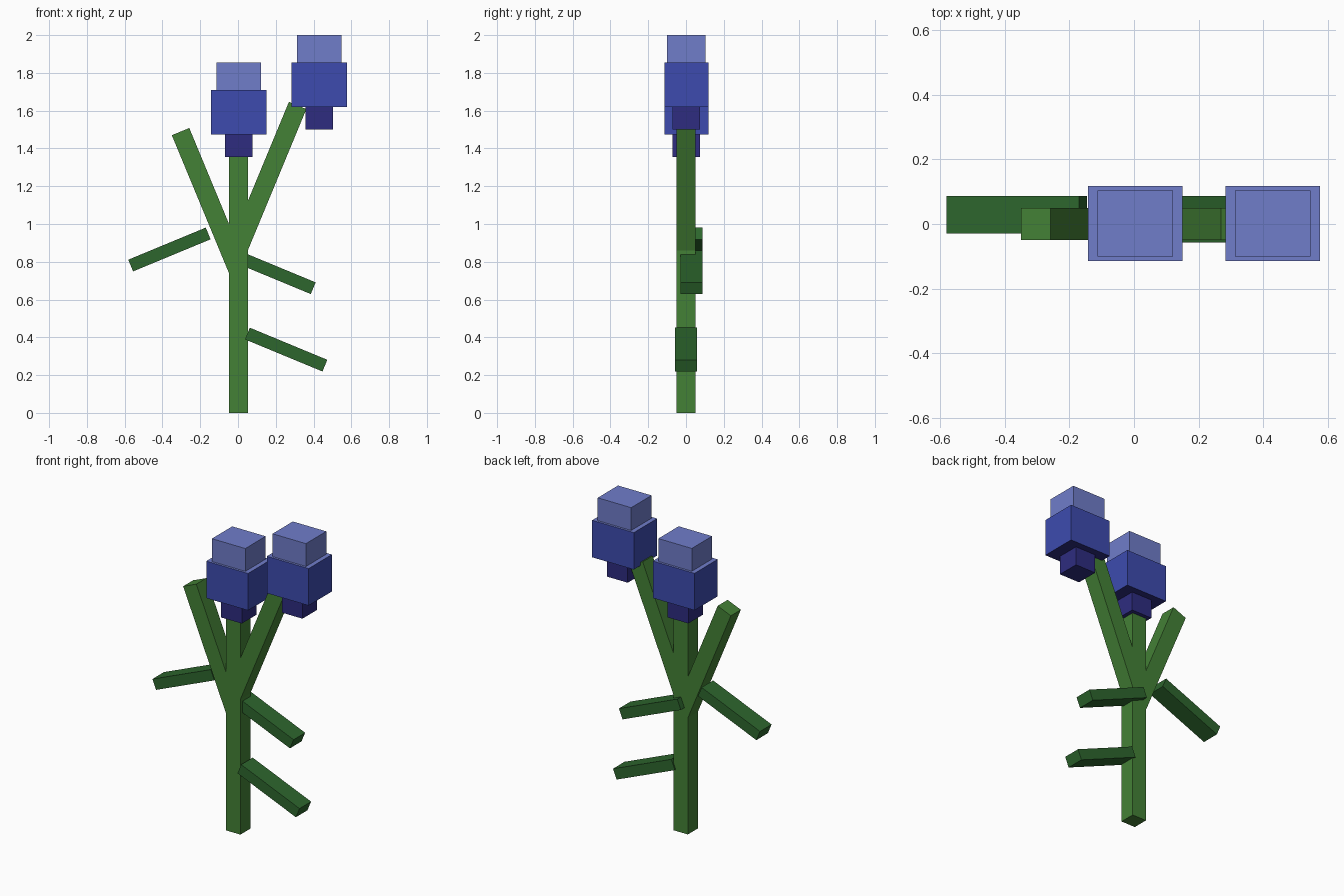
import bpy
from math import radians
from mathutils import Matrix, Vector

if "Cube" in bpy.data.objects:
    bpy.data.objects.remove(bpy.data.objects["Cube"], do_unlink=True)


def material(name, hex_code):
    """Flat colour from an sRGB hex code, stored as linear values."""
    srgb = [int(hex_code[i:i + 2], 16) / 255 for i in (0, 2, 4)]
    colour = [((c + 0.055) / 1.055) ** 2.4 for c in srgb] + [1]
    mat = bpy.data.materials.new(name)
    mat.use_nodes = True
    mat.diffuse_color = colour
    mat.node_tree.nodes["Principled BSDF"].inputs["Base Color"].default_value = colour
    return mat


STEM = material("stem green", "448136")
LEAF = material("leaf green", "2D662D")
DARK = material("dark indigo", "2E2C80")
MID = material("petal blue", "3D4BAF")
PALE = material("pale periwinkle", "707DCA")


def box(name, centre, size, mats, tilt=0):
    """Box turned in the x-z plane; optional extra materials for its top and bottom."""
    bpy.ops.mesh.primitive_cube_add(size=1)
    obj = bpy.context.object
    obj.name = name
    turn = Matrix.Rotation(radians(tilt), 4, "Y")
    obj.data.transform(turn @ Matrix.Diagonal((*size, 1)))
    obj.location = centre
    for mat in mats:
        obj.data.materials.append(mat)
    if len(mats) > 1:
        for face in obj.data.polygons:
            if abs(face.normal.z) > 0.9:
                face.material_index = 1 if face.normal.z > 0 else 2
    return obj


# Main stem
AXIS = 0.002
THICK = 0.1
STEM_TOP = 1.355
box("stem", (AXIS, 0, STEM_TOP / 2), (THICK, THICK, STEM_TOP), [STEM])


# Forked branches, rooted inside the stem
def branch(name, root_z, length, tilt):
    along = Matrix.Rotation(radians(tilt), 3, "Y") @ Vector((0, 0, length / 2))
    box(name, Vector((AXIS, 0, root_z)) + along, (THICK, THICK, length), [STEM], tilt)


branch("left_branch", 0.87, 0.82, 22.5)
branch("right_branch", 0.75, 0.8, -22.5)

# Drooping leaves
LEAF_SIZE = (0.444, 0.116, 0.067)
for name, centre, tilt in (
    ("right_leaf", (-0.363, 0.029, 0.865), -22.5),
    ("upper_left_leaf", (0.193, 0.029, 0.745), 22.5),
    ("lower_left_leaf", (0.255, 0, 0.335), 22.5),
):
    box(name, centre, LEAF_SIZE, [LEAF], tilt)


# Blossoms: stacked cup, petals and tip
def blossom(side, x, base):
    layers = (
        ("cup", (0.145, 0.145, 0.12), [DARK]),
        ("petals", (0.293, 0.233, 0.235), [MID, PALE, DARK]),
        ("tip", (0.235, 0.204, 0.145), [PALE]),
    )
    for part, size, mats in layers:
        box(f"{side}_blossom_{part}", (x, AXIS, base + size[2] / 2), size, mats)
        base += size[2]


blossom("centre", 0.004, STEM_TOP)
blossom("left", 0.43, 1.5)
